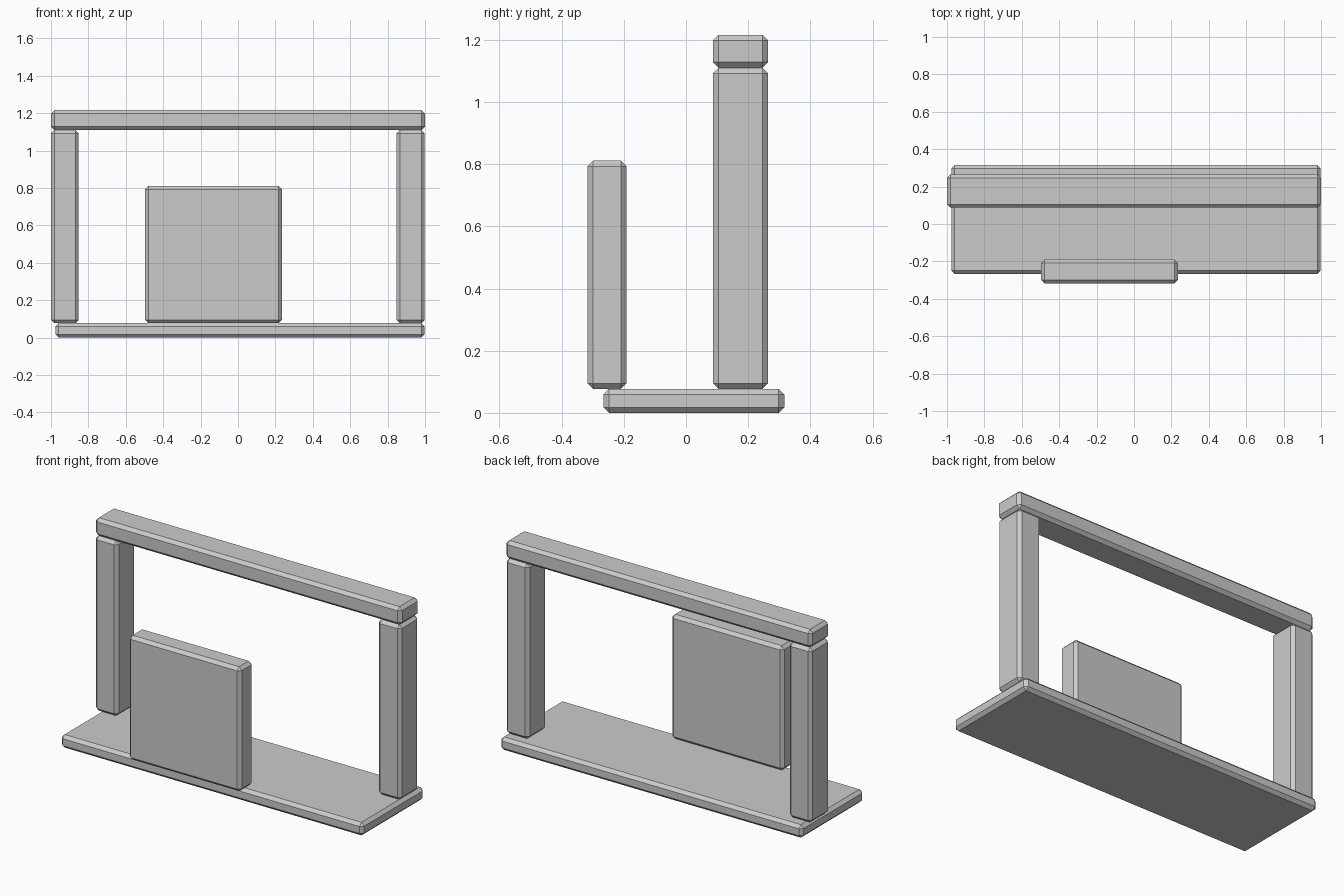
import bpy
import bmesh
from mathutils import Vector

if "Cube" in bpy.data.objects:
    bpy.data.objects.remove(bpy.data.objects["Cube"])

CHAMFER = 0.018


def chamfered_box(name, low, high):
    """Flat-shaded box between two corners with single-segment bevelled edges."""
    low, high = Vector(low), Vector(high)
    size, centre = high - low, (low + high) / 2
    bm = bmesh.new()
    bmesh.ops.create_cube(bm, size=1)
    bmesh.ops.scale(bm, vec=size, verts=bm.verts)
    mesh = bpy.data.meshes.new(name)
    bm.to_mesh(mesh)
    bm.free()
    obj = bpy.data.objects.new(name, mesh)
    obj.location = centre
    bpy.context.collection.objects.link(obj)
    bevel = obj.modifiers.new("chamfer", 'BEVEL')
    bevel.width = CHAMFER
    bevel.segments = 1
    bevel.limit_method = 'NONE'
    return obj


# Floor slab
chamfered_box("base", (-0.977, -0.266, 0), (0.998, 0.316, 0.077))

# Upright posts at both ends
for name, x0, x1 in (("left_post", -1.0, -0.852), ("right_post", 0.848, 0.998)):
    chamfered_box(name, (x0, 0.087, 0.077), (x1, 0.264, 1.110))

# Beam across the posts
chamfered_box("top_beam", (-1.0, 0.087, 1.110), (1.0, 0.264, 1.216))

# Square panel standing at the front edge
chamfered_box("front_panel", (-0.497, -0.317, 0.077), (0.235, -0.191, 0.811))
